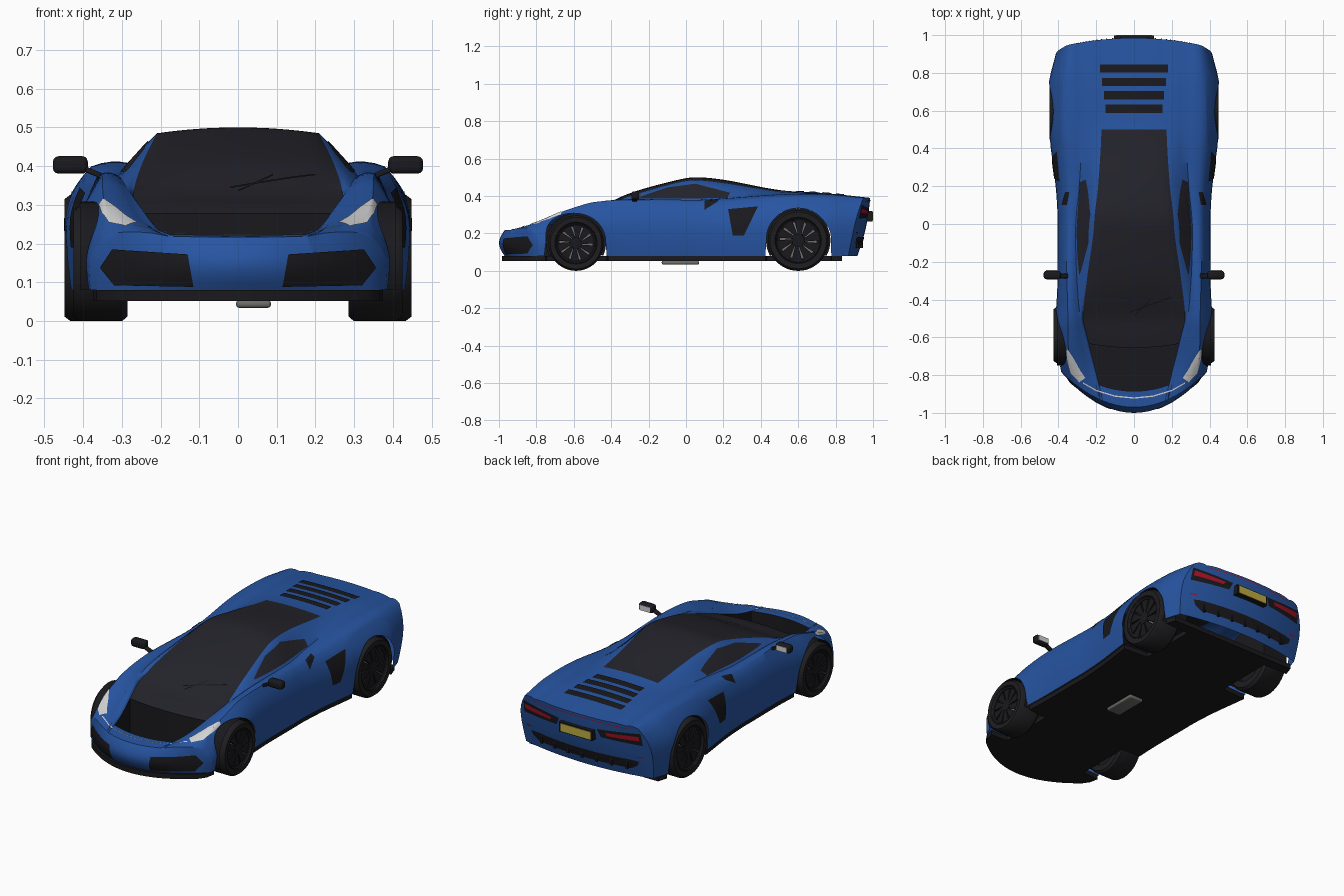
import bpy, bmesh, math
from mathutils import Vector, Matrix
from mathutils.bvhtree import BVHTree

if "Cube" in bpy.data.objects:
    bpy.data.objects.remove(bpy.data.objects["Cube"], do_unlink=True)


def material(name, r, g, b):
    m = bpy.data.materials.new(name)
    m.use_nodes = True
    m.diffuse_color = (r, g, b, 1)
    m.node_tree.nodes["Principled BSDF"].inputs["Base Color"].default_value = (r, g, b, 1)
    return m


BLUE = material("blue paint", .02, .09, .36)
GLASS = material("dark glass", .017, .017, .024)
TRIM = material("black trim", .01, .01, .013)
RUBBER = material("tyre rubber", .013, .013, .015)
STEEL = material("grey steel", .15, .15, .14)
WHITE = material("pale lens", .65, .65, .65)
RED = material("red lens", .4, .006, .02)
YELLOW = material("yellow plate", .5, .4, .05)


def finish(bm, name, mats, angle=35, recalc=True, flip=False):
    if recalc:
        bmesh.ops.recalc_face_normals(bm, faces=bm.faces)
    if flip:
        bmesh.ops.reverse_faces(bm, faces=bm.faces)
    mesh = bpy.data.meshes.new(name)
    bm.to_mesh(mesh)
    bm.free()
    for m in mats:
        mesh.materials.append(m)
    ob = bpy.data.objects.new(name, mesh)
    bpy.context.collection.objects.link(ob)
    bpy.ops.object.select_all(action='DESELECT')
    ob.select_set(True)
    bpy.context.view_layer.objects.active = ob
    bpy.ops.object.shade_smooth_by_angle(angle=math.radians(angle))
    return ob


def grid(bm, rows, closed=False, skip=lambda i, j: False, mat=lambda i, j: 0):
    vs = [[bm.verts.new(p) for p in row] for row in rows]
    n = len(rows[0])
    for i in range(len(rows) - 1):
        for j in range(n if closed else n - 1):
            if not skip(i, j):
                k = (j + 1) % n
                f = bm.faces.new((vs[i][j], vs[i][k], vs[i + 1][k], vs[i + 1][j]))
                f.material_index = mat(i, j)


# Body guide lines: station, width, shoulder x z, cabin base x z, glass edge x z, centre z
LINES = [
    (-.97, .385, .335, .225, .18, .219, .165, .218, .217),
    (-.8, .405, .345, .295, .225, .245, .205, .235, .232),
    (-.6, .42, .35, .348, .268, .31, .252, .295, .297),
    (-.5, .415, .35, .368, .285, .34, .27, .325, .325),
    (-.3, .405, .355, .38, .302, .368, .25, .4, .415),
    (-.05, .405, .36, .37, .31, .375, .215, .472, .485),
    (.05, .405, .36, .367, .305, .375, .208, .485, .5),
    (.2, .415, .365, .37, .29, .385, .19, .47, .487),
    (.5, .45, .38, .395, .275, .405, .172, .425, .432),
    (.75, .45, .375, .398, .285, .405, .172, .41, .415),
    (.985, .415, .36, .38, .29, .386, .172, .389, .39)]
START, END, SILL = LINES[0][0], LINES[-1][0], .08
# Wheels: name, centre y, arch radius, tyre radius, inner x, outer x
WHEELS = [("front", -.588, .16, .148, .285, .425), ("rear", .6, .172, .163, .3, .448)]


def slope(k, c):
    a, b = LINES[max(k - 1, 0)], LINES[min(k + 1, len(LINES) - 1)]
    return (b[c] - a[c]) / (b[0] - a[0])


def line(s, c):
    # Smooth value of guide column c at station s
    k = max(i for i in range(len(LINES) - 1) if LINES[i][0] <= s or i == 0)
    a, b = LINES[k], LINES[k + 1]
    h = b[0] - a[0]
    t = (s - a[0]) / h
    return ((1 + 2 * t) * (1 - t) ** 2 * a[c] + t * (1 - t) ** 2 * h * slope(k, c)
            + t * t * (3 - 2 * t) * b[c] + t * t * (t - 1) * h * slope(k + 1, c))


def place(x, s, z):
    # Bow the nose and tail in plan and rake the tail
    nose = min(max((-.4 - s) / .57, 0), 1) ** 1.5
    tail = min(max((s - .75) / .235, 0), 1)
    return Vector((x, s + 1.25 * x * x * nose - tail * (.3 * x * x + .22 * (.39 - z)), z))


NSIDE, NTOP = 8, (4, 3, 5)


def section(s):
    w, x2, z2, x3, z3, x4, z4, z5 = (line(s, c) for c in range(1, 9))
    low, y = SILL, place(w, s, SILL).y
    for _, cy, arch, r, _, _ in WHEELS:
        if abs(y - cy) < arch:
            low = max(low, r + math.sqrt(arch ** 2 - (y - cy) ** 2))
    pts, mid = [], .6 * z2
    for i in range(NSIDE + 1):
        z = low + (z2 - low) * i / NSIDE
        x = w - .03 * ((mid - z) / mid) ** 2 if z < mid else w - (w - x2) * ((z - mid) / (z2 - mid)) ** 2
        pts.append((x, z))
    for n, (xa, za), (xb, zb), bulge in ((NTOP[0], (x2, z2), (x3, z3), .008),
                                         (NTOP[1], (x3, z3), (x4, z4), .004)):
        for i in range(1, n + 1):
            t = i / n
            pts.append((xa + (xb - xa) * t, za + (zb - za) * t + 4 * bulge * t * (1 - t)))
    for i in range(1, NTOP[2] + 1):
        t = 1 - i / NTOP[2]
        pts.append((x4 * t, z4 + (z5 - z4) * (1 - t * t)))
    return pts


def full(s):
    half = section(s)
    return [place(x, s, z) for x, z in half] + [place(-x, s, z) for x, z in half[-2::-1]]


# Body shell with glass roof, and an open front luggage bay
COUNT = 230
stations = [START + (END - START) * i / COUNT for i in range(COUNT + 1)]
edge = NSIDE + NTOP[0] + NTOP[1]
last = edge + 2 * NTOP[2]
bay = [i for i, s in enumerate(stations) if -.89 < s < -.65]
rows = [full(s) for s in stations]
bm = bmesh.new()
grid(bm, rows,
     skip=lambda i, j: edge <= j < last and bay[0] <= i < bay[-1],
     mat=lambda i, j: int(edge <= j < last and bay[-1] <= i and stations[i] < .5))
# Nose and tail panels share the end sections
for s, push in ((START, -.03), (END, .012)):
    half = section(s)
    top = half[NSIDE:] + [(-x, z) for x, z in half[-2:NSIDE - 1:-1]]
    panel = []
    for i in range(NSIDE + 1):
        t, row = i / NSIDE, []
        for x, z in top:
            u = x / top[0][0]
            p = place(u * half[i][0], s, SILL + t * (z - SILL))
            p.y += push * math.sin(math.pi * t) * (1 - u * u)
            row.append(p)
        panel.append(row)
    grid(bm, panel)
bmesh.ops.remove_doubles(bm, verts=bm.verts, dist=.0004)
tree = BVHTree.FromBMesh(bm)
finish(bm, "body_shell", [BLUE, GLASS], 40)

# Luggage bay walls
ring = ([rows[i][edge] for i in bay] + rows[bay[-1]][edge + 1:last]
        + [rows[i][last] for i in reversed(bay)] + rows[bay[0]][last - 1:edge:-1])
bm = bmesh.new()
grid(bm, [ring, [Vector((p.x, p.y, .075)) for p in ring]], closed=True)
finish(bm, "luggage_bay", [TRIM], flip=True)

# Floor and splitter, narrowed around the wheels
half = [place(.37 * i / 12, -.985, SILL) for i in range(12)]
for s in stations[:-8]:
    p = place(line(s, 1) - .02, s, SILL)
    if any(abs(p.y - w[1]) < w[2] + .004 for w in WHEELS):
        p.x = .27
    half.append(p)
bm = bmesh.new()
f = bm.faces.new([bm.verts.new(p) for p in half + [Vector((-p.x, p.y, p.z)) for p in half[:0:-1]]])
new = bmesh.ops.extrude_face_region(bm, geom=[f])
bmesh.ops.translate(bm, vec=(0, 0, -.028), verts=[v for v in new["geom"] if isinstance(v, bmesh.types.BMVert)])
bmesh.ops.triangulate(bm, faces=[f for f in bm.faces if len(f.verts) > 4])
finish(bm, "floor_and_splitter", [TRIM], 30)


def along(path, t):
    k = min(int(t * (len(path) - 1)), len(path) - 2)
    return Vector(path[k]).lerp(Vector(path[k + 1]), t * (len(path) - 1) - k)


def patch(name, low, high, view, mat, lift=.004, mirror=True, n=24, m=6):
    # Thin panel between two edge paths, laid on the body from one direction
    for sx, side in ((1, "left_"), (-1, "right_")) if mirror else ((1, ""),):
        start, ray = {"side": (lambda p: (2 * sx, p.x, p.y), (-sx, 0, 0)),
                      "front": (lambda p: (sx * p.x, -2, p.y), (0, 1, 0)),
                      "rear": (lambda p: (sx * p.x, 2, p.y), (0, -1, 0)),
                      "top": (lambda p: (sx * p.x, p.y, 2), (0, 0, -1))}[view]
        ray, out = Vector(ray), []
        for i in range(m + 1):
            row = []
            for j in range(n + 1):
                o = Vector(start(along(low, j / n).lerp(along(high, j / n), i / m)))
                hit = tree.ray_cast(o, ray)[0] or tree.find_nearest(o + ray * 1.2)[0]
                row.append(hit - ray * lift)
            out.append(row)
        bm = bmesh.new()
        grid(bm, out)
        bm.normal_update()
        finish(bm, side + name, [mat], recalc=False, flip=sum(f.normal.dot(ray) for f in bm.faces) > 0)


# Side glass, intakes and shoulder scoops
patch("side_window", [(-.27, .386), (-.1, .386), (.1, .388), (.22, .39)],
      [(-.25, .395), (-.1, .446), (.05, .466), (.235, .418)], "side", GLASS)
patch("side_intake", [(.25, .19), (.31, .19)], [(.225, .33), (.385, .345)], "side", TRIM)
patch("shoulder_scoop", [(.342, .17), (.355, .1)], [(.365, .17), (.385, .1)], "top", TRIM)
# Nose details
patch("headlight", [(.35, -.665), (.315, -.72), (.285, -.775), (.258, -.815)],
      [(.36, -.67), (.352, -.73), (.335, -.79), (.29, -.838)], "top", WHITE)
patch("front_grille", [(.355, .135), (.32, .092), (.115, .088)],
      [(.355, .14), (.325, .185), (.13, .172)], "front", TRIM)
bow = [(0, -.925), (.1, -.915), (.2, -.885), (.27, -.845)]
patch("bonnet_trim_line", bow, [(x, y + .007) for x, y in bow], "top", WHITE, m=1)
# Wipers
for name, a, b in (("long_wiper", (-.02, -.47), (.2, -.39)), ("short_wiper", (0, -.49), (.09, -.4))):
    patch(name, [a, b], [(a[0], a[1] + .008), (b[0], b[1] + .008)], "top", TRIM, .006, False, m=1)
# Engine lid louvres
for k in range(4):
    w, y = .15 + .01 * k, .61 + .071 * k
    patch("louvre_%d" % (k + 1), [(-w, y - .022), (w, y - .022)], [(-w, y + .022), (w, y + .022)],
          "top", TRIM, mirror=False)
# Tail details
patch("tail_lamp_housing", [(.14, .285), (.375, .28)], [(.12, .33), (.37, .352)], "rear", TRIM)
patch("tail_lamp", [(.18, .303), (.362, .307)], [(.17, .32), (.36, .335)], "rear", RED, .008)
patch("upper_brake_light", [(0, .376), (.3, .37)], [(0, .38), (.3, .374)], "rear", RED, m=1)
patch("reflector", [(.33, .2), (.37, .2)], [(.33, .207), (.37, .207)], "rear", RED, m=1)
patch("rear_vent", [(-.33, .15), (-.29, .125), (.29, .125), (.33, .15)],
      [(-.34, .175), (-.3, .18), (.3, .18), (.34, .175)], "rear", TRIM, mirror=False)


def box(name, centre, size, mat, bevel=0, turn=0):
    bm = bmesh.new()
    bmesh.ops.create_cube(bm, size=1, matrix=Matrix.Translation(centre)
                          @ Matrix.Rotation(turn, 4, 'Y') @ Matrix.Diagonal((*size, 1)))
    if bevel:
        bmesh.ops.bevel(bm, geom=bm.edges[:], offset=bevel, segments=3, profile=.5, affect='EDGES')
    return finish(bm, name, [mat], 30)


box("plate_holder", (0, .972, .292), (.21, .05, .055), TRIM)
box("number_plate", (0, .998, .292), (.19, .004, .044), YELLOW)
box("underside_box", (.04, -.03, .044), (.09, .2, .02), STEEL, .008)
for k in range(7):
    x = -.27 + .09 * k
    box("vent_fin_%d" % (k + 1), (x, .925 - .3 * x * x, .15), (.012, .04, .055), TRIM)


def lathe(bm, profile, centre, sx, a=0, b=360, n=48):
    rows = []
    for x, r in profile:
        angles = [math.radians(a + (b - a) * i / n) for i in range(n + 1)]
        rows.append([Vector((sx * (centre[0] + x), centre[1] + r * math.cos(t),
                             centre[2] + r * math.sin(t))) for t in angles])
    grid(bm, rows)
    bmesh.ops.remove_doubles(bm, verts=bm.verts, dist=.0003)


# Wheels, liners and mirrors on both sides
for sx, side in ((1, "left_"), (-1, "right_")):
    for name, cy, arch, r, x0, x1 in WHEELS:
        h, c, tag = (x1 - x0) / 2, ((x0 + x1) / 2, cy, r), side + name
        bm = bmesh.new()
        lathe(bm, [(-h, .7 * r), (-h, .92 * r), (-.8 * h, r), (.8 * h, r), (h, .93 * r),
                   (.98 * h, .76 * r), (.85 * h, .72 * r), (-.8 * h, .7 * r), (-h, .7 * r)], c, sx)
        finish(bm, tag + "_tyre", [RUBBER], 40)
        bm = bmesh.new()
        lathe(bm, [(.2 * h, 0), (.2 * h, .62 * r), (0, .62 * r), (0, 0)], c, sx)
        finish(bm, tag + "_brake_disc", [STEEL])
        bm = bmesh.new()
        lathe(bm, [(-.5 * h, .71 * r), (-.5 * h, 0)], c, sx)
        lathe(bm, [(.9 * h, .75 * r), (.94 * h, .72 * r), (.85 * h, .66 * r), (.4 * h, .68 * r)], c, sx)
        lathe(bm, [(.6 * h, .22 * r), (.82 * h, .2 * r), (.86 * h, 0)], c, sx)
        # Swept spokes
        for k in range(10):
            spoke = bmesh.ops.create_cube(bm, size=1)["verts"]
            for v in spoke:
                outer = v.co.y > 0
                rad = (.7 if outer else .15) * r
                t = math.tau * k / 10 + (.25 if outer else 0) + v.co.z * (.5 if outer else .58)
                v.co = (sx * (c[0] + (.7 + .2 * v.co.x) * h), cy + rad * math.cos(t), r + rad * math.sin(t))
        finish(bm, tag + "_rim", [TRIM], 30)
        bm = bmesh.new()
        low = math.degrees(math.asin((SILL - r) / arch))
        lathe(bm, [(0, 0), (0, arch), (x1 - .29, arch)], (.272, cy, r), sx, low, 180 - low)
        finish(bm, tag + "_wheel_liner", [TRIM], flip=True)
    box(side + "mirror", (sx * .433, -.27, .403), (.09, .045, .045), TRIM, .014)
    box(side + "mirror_glass", (sx * .433, -.246, .403), (.066, .004, .03), WHITE)
    box(side + "mirror_arm", (sx * .37, -.275, .382), (.08, .025, .014), TRIM, .004, -sx * .4)
